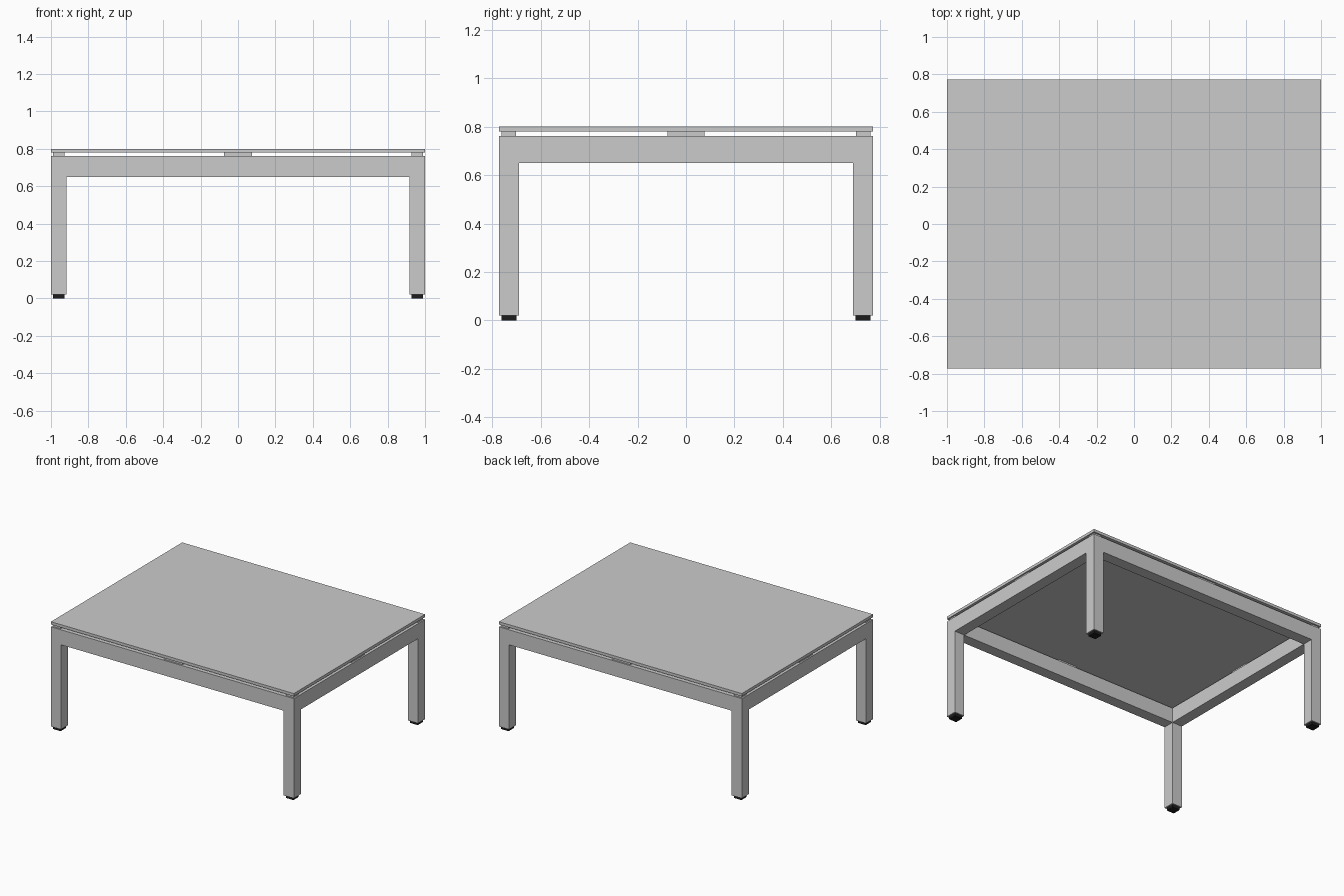
import bpy, bmesh, math
from mathutils import Vector

if "Cube" in bpy.data.objects:
    bpy.data.objects.remove(bpy.data.objects["Cube"])

HX, HY = 1.0, 0.772          # half size of table
W = 0.083                    # leg and rail width


def box(name, center, size, mat=None):
    bm = bmesh.new()
    bmesh.ops.create_cube(bm, size=1)
    bmesh.ops.scale(bm, vec=size, verts=bm.verts)
    me = bpy.data.meshes.new(name)
    bm.to_mesh(me)
    bm.free()
    ob = bpy.data.objects.new(name, me)
    ob.location = center
    bpy.context.collection.objects.link(ob)
    if mat:
        me.materials.append(mat)
    return ob


def cell_solid(name, grid, filled):
    """Skin of the filled cells of a box grid, with flush faces merged."""
    bm = bmesh.new()
    for cell in filled:
        for axis in range(3):
            for side in (0, 1):
                near = list(cell)
                near[axis] += 2 * side - 1
                if tuple(near) in filled:
                    continue
                u, v = (axis + 1) % 3, (axis + 2) % 3
                verts = []
                for a, b in ((0, 0), (1, 0), (1, 1), (0, 1)):
                    i = list(cell)
                    i[axis] += side
                    i[u] += a
                    i[v] += b
                    verts.append(bm.verts.new(Vector([grid[k][i[k]] for k in range(3)])))
                bm.faces.new(verts if side else verts[::-1])
    bmesh.ops.remove_doubles(bm, verts=bm.verts, dist=1e-5)
    bmesh.ops.dissolve_limit(bm, angle_limit=math.radians(1), verts=bm.verts, edges=bm.edges)
    me = bpy.data.meshes.new(name)
    bm.to_mesh(me)
    bm.free()
    ob = bpy.data.objects.new(name, me)
    bpy.context.collection.objects.link(ob)
    return ob


black = bpy.data.materials.new("black_rubber")
black.diffuse_color = (0.012, 0.012, 0.012, 1)
black.use_nodes = True
black.node_tree.nodes["Principled BSDF"].inputs["Base Color"].default_value = black.diffuse_color

# One-piece frame: four legs joined by a ring of rails
grid = ([-HX, -HX + W, HX - W, HX], [-HY, -HY + W, HY - W, HY], [0.02, 0.65, 0.762])
ring = {(i, j, 1) for i in range(3) for j in range(3) if (i, j) != (1, 1)}
legs = {(i, j, 0) for i in (0, 2) for j in (0, 2)}
cell_solid("frame", grid, ring | legs)

# Table top floating above the frame
box("table_top", (0, 0, 0.7895), (2 * HX, 2 * HY, 0.021))

# Feet and corner spacers
cx, cy = HX - W / 2, HY - W / 2
for sx in (-1, 1):
    for sy in (-1, 1):
        box("foot", (sx * cx, sy * cy, 0.01), (0.062, 0.062, 0.02), black)
        box("corner_spacer", (sx * cx, sy * cy, 0.7705), (0.06, 0.06, 0.017))

# Long spacers in the middle of each rail
for s in (-1, 1):
    box("long_rail_spacer", (0, s * cy, 0.7705), (0.152, 0.06, 0.017))
    box("side_rail_spacer", (s * cx, 0, 0.7705), (0.06, 0.152, 0.017))
